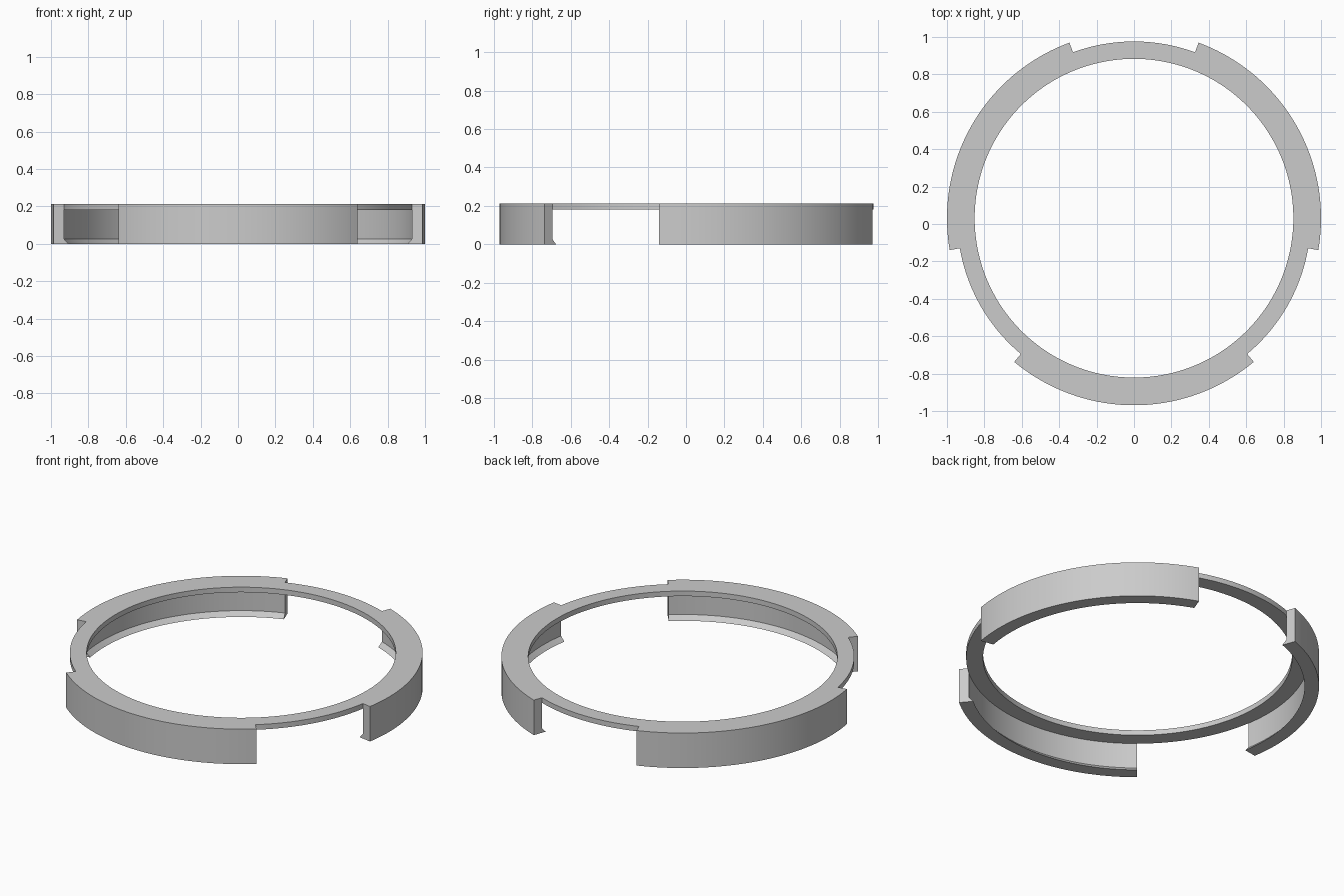
import bpy, bmesh, math

cube = bpy.data.objects.get("Cube")
if cube:
    bpy.data.objects.remove(cube, do_unlink=True)

# Main dimensions
R_IN, R_MID, R_OUT, R_HOOK = 0.852, 0.945, 1.0, 0.92
Z_TOP, Z_PLATE, Z_HOOK = 0.213, 0.182, 0.027
HALF_TAB = 39.8
CENTRE_Y = 0.031

# Cross-sections as (radius, height)
plate = [(R_IN, Z_PLATE), (R_IN, Z_TOP), (R_MID, Z_TOP), (R_MID, Z_PLATE)]
skirt = [(R_MID, Z_TOP), (R_OUT, Z_TOP), (R_OUT, 0), (R_HOOK, 0),
         (R_MID, Z_HOOK), (R_MID, Z_PLATE)]
tab = plate[:3] + skirt[1:] 

bm = bmesh.new()


def section(profile, degrees):
    a = math.radians(degrees)
    return [bm.verts.new((r * math.cos(a), r * math.sin(a) + CENTRE_Y, z))
            for r, z in profile]


def sweep(profile, start, end, steps):
    rings = [section(profile, start + (end - start) * i / steps)
             for i in range(steps + 1)]
    n = len(profile)
    for p, q in zip(rings, rings[1:]):
        for j in range(n):
            k = (j + 1) % n
            bm.faces.new((p[j], p[k], q[k], q[j]))


# Three hooked tabs with plain ring between them
for centre in (-90, 30, 150):
    lo, hi = centre - HALF_TAB, centre + HALF_TAB
    sweep(tab, lo, hi, 40)
    sweep(plate, hi, lo + 120, 20)
    for end in (lo, hi):
        bm.faces.new(section(skirt, end))

bmesh.ops.remove_doubles(bm, verts=bm.verts, dist=0.0005)
bmesh.ops.recalc_face_normals(bm, faces=bm.faces)
mesh = bpy.data.meshes.new("clip_ring")
bm.to_mesh(mesh)
bm.free()

# Plain grey material
grey = bpy.data.materials.new("light_grey")
grey.use_nodes = True
colour = (0.6, 0.6, 0.6, 1)
grey.diffuse_color = colour
grey.node_tree.nodes["Principled BSDF"].inputs["Base Color"].default_value = colour
mesh.materials.append(grey)

ring = bpy.data.objects.new("clip_ring", mesh)
bpy.context.collection.objects.link(ring)
bpy.ops.object.select_all(action="DESELECT")
ring.select_set(True)
bpy.context.view_layer.objects.active = ring
bpy.ops.object.shade_smooth_by_angle(angle=math.radians(30))
